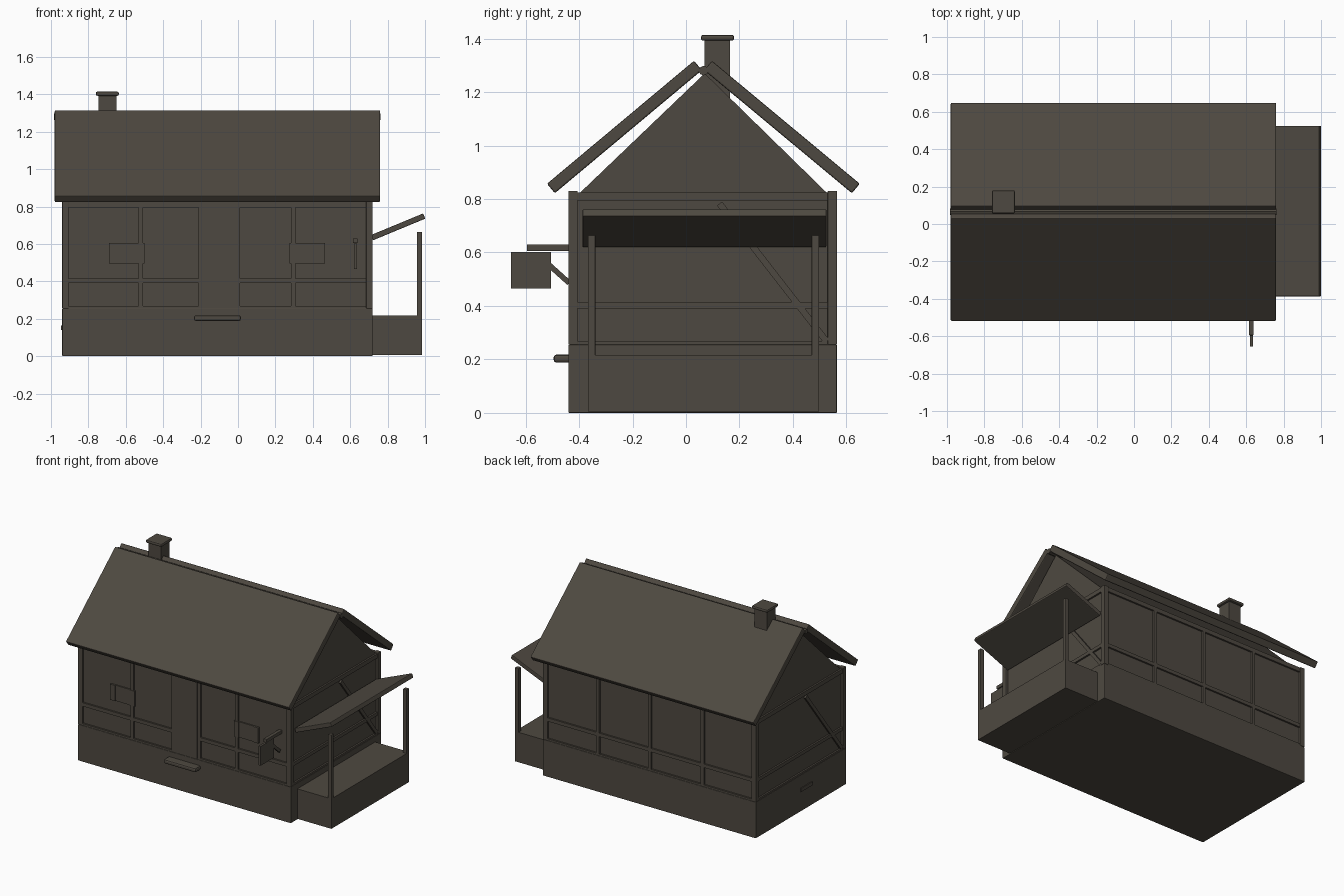
import bpy, bmesh, math
from mathutils import Vector

cube = bpy.data.objects.get("Cube")
if cube:
    bpy.data.objects.remove(cube, do_unlink=True)

wood = bpy.data.materials.new("dark weathered brown")
wood.use_nodes = True
COLOR = (0.076, 0.066, 0.052, 1)
wood.diffuse_color = COLOR
wood.node_tree.nodes["Principled BSDF"].inputs["Base Color"].default_value = COLOR


def finish(name, bm, bevel=0):
    bmesh.ops.recalc_face_normals(bm, faces=bm.faces)
    mesh = bpy.data.meshes.new(name)
    bm.to_mesh(mesh)
    bm.free()
    mesh.materials.append(wood)
    ob = bpy.data.objects.new(name, mesh)
    bpy.context.collection.objects.link(ob)
    if bevel:
        mod = ob.modifiers.new("soft edges", "BEVEL")
        mod.width, mod.segments = bevel, 2
    return ob


def box(name, x, y, z, bevel=0):
    """Box from (low, high) ranges on each axis."""
    bm = bmesh.new()
    bmesh.ops.create_cube(bm, size=1)
    for v in bm.verts:
        v.co = Vector([r[0] + (c + 0.5) * (r[1] - r[0]) for r, c in zip((x, y, z), v.co)])
    return finish(name, bm, bevel)


def prism(name, points, axis, span, bevel=0):
    """Extrude a profile: (y, z) points along x, or (x, z) points along y."""
    bm = bmesh.new()
    place = lambda p, t: (t, p[0], p[1]) if axis == "x" else (p[0], t, p[1])
    face = bm.faces.new([bm.verts.new(place(p, span[0])) for p in points])
    ext = bmesh.ops.extrude_face_region(bm, geom=[face])
    shift = place((0, 0), span[1] - span[0])
    bmesh.ops.translate(bm, vec=shift, verts=[g for g in ext["geom"] if isinstance(g, bmesh.types.BMVert)])
    return finish(name, bm, bevel)


def strip(name, a, b, thick, axis, span, bevel=0):
    """Sloping board between two profile points, thickness below the line a-b."""
    a, b = Vector(a), Vector(b)
    d = (b - a).normalized()
    n = Vector((-d.y, d.x)) * thick
    if n.y > 0:
        n = -n
    return prism(name, [a, b, b + n, a + n], axis, span, bevel)


LEFT, RIGHT, FRONT, BACK = -0.94, 0.72, -0.44, 0.565
MID = (FRONT + BACK) / 2
POST, IN = 0.035, 0.015

# Plinth, wall core and gable prism
box("plinth", (LEFT, RIGHT), (FRONT, BACK), (0, 0.255), 0.004)
box("wall_core", (LEFT + IN, RIGHT - IN), (FRONT + IN, BACK - IN), (0.25, 0.82))
prism("gable", [(FRONT + 0.04, 0.82), (BACK - 0.035, 0.82), (0.07, 1.27)], "x", (LEFT + IN, RIGHT - IN))

# Corner posts
for nx, x in (("left", LEFT), ("right", RIGHT - POST)):
    for ny, y in (("front", FRONT), ("back", BACK - POST)):
        box(f"{ny}_{nx}_post", (x, x + POST), (y, y + POST), (0.255, 0.83), 0.003)

# Rails around the walls and studs on the long walls
for name, z in (("sill", (0.255, 0.268)), ("middle_rail", (0.39, 0.415)), ("top_rail", (0.795, 0.825))):
    for side, y in (("front", FRONT + 0.003), ("back", BACK - 0.023)):
        box(f"{side}_{name}", (LEFT + 0.01, RIGHT - 0.01), (y, y + 0.02), z)
    for side, x in (("left", LEFT + 0.003), ("right", RIGHT - 0.023)):
        box(f"{side}_{name}", (x, x + 0.02), (FRONT + 0.01, BACK - 0.01), z)
for i, x in enumerate((-0.52, -0.11, 0.295)):
    box(f"back_stud_{i}", (x - 0.012, x + 0.012), (BACK - 0.025, BACK - 0.003), (0.26, 0.8))
for i, x in enumerate((-0.52, 0.0, 0.295)):
    box(f"front_stud_{i}", (x - 0.012, x + 0.012), (FRONT + 0.003, FRONT + 0.025), (0.26, 0.8))

# Diagonal braces on the end walls, mirrored front to back
strip("right_brace", (0.135, 0.79), (0.535, 0.275), 0.024, "x", (RIGHT - 0.022, RIGHT - 0.002))
strip("left_brace", (2 * MID - 0.135, 0.79), (2 * MID - 0.535, 0.275), 0.024, "x", (LEFT + 0.002, LEFT + 0.022))

# Door, steps and shuttered windows
box("door", (-0.21, -0.01), (FRONT, FRONT + 0.03), (0.262, 0.805))
box("door_step", (-0.235, 0.015), (FRONT - 0.055, FRONT + 0.01), (0.188, 0.218), 0.01)
box("side_step", (LEFT - 0.006, LEFT + 0.02), (-0.06, 0.07), (0.14, 0.165))
for side, x in (("right", -0.69), ("left", 0.275)):
    box(f"{side}_window", (x, x + 0.19), (FRONT + 0.006, FRONT + 0.03), (0.495, 0.605))
    for i, sx in enumerate((x, x + 0.152)):
        box(f"{side}_shutter_{i}", (sx, sx + 0.038), (FRONT, FRONT + 0.01), (0.495, 0.605))

# Roof slabs and ridge pole
ROOF = (-0.98, 0.76)
strip("front_roof", (0.03, 1.317), (-0.52, 0.857), 0.046, "x", ROOF, 0.006)
strip("back_roof", (0.097, 1.317), (0.65, 0.857), 0.046, "x", ROOF, 0.006)
circle = [(0.066 + 0.018 * math.cos(a * math.pi / 4), 1.28 + 0.018 * math.sin(a * math.pi / 4)) for a in range(8)]
prism("ridge_pole", circle, "x", (-0.985, 0.763))

# Chimney
box("chimney", (-0.745, -0.65), (0.07, 0.165), (1.0, 1.395))
box("chimney_cap", (-0.76, -0.637), (0.056, 0.18), (1.392, 1.414), 0.008)

# Side porch
box("porch_floor", (RIGHT - 0.01, 0.985), (-0.367, 0.498), (0.005, 0.216))
for side, y in (("front", -0.367), ("back", 0.47)):
    box(f"{side}_porch_post", (0.957, 0.985), (y, y + 0.028), (0.21, 0.665), 0.003)
strip("porch_roof", (0.71, 0.647), (0.99, 0.763), 0.03, "y", (-0.387, 0.525), 0.004)

# Hanging sign on a bracket
box("sign_arm", (0.615, 0.64), (-0.595, FRONT + 0.02), (0.605, 0.63), 0.003)
box("sign_board", (0.62, 0.635), (-0.655, -0.505), (0.466, 0.602))
strip("sign_brace", (-0.53, 0.583), (FRONT + 0.01, 0.493), 0.02, "x", (0.62, 0.635))
